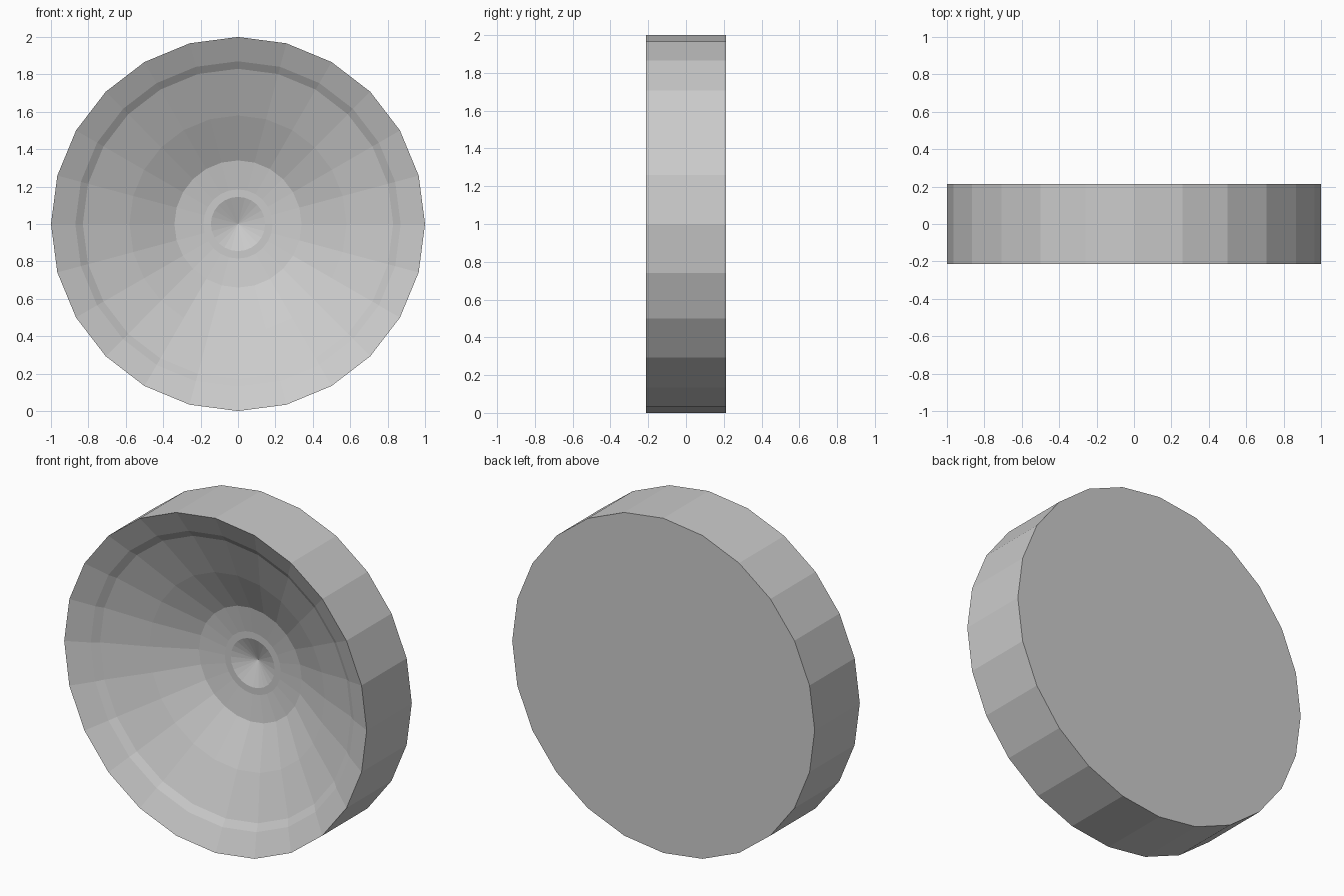
import bpy
import bmesh
from math import cos, sin, tau

cube = bpy.data.objects.get("Cube")
if cube:
    bpy.data.objects.remove(cube, do_unlink=True)

SIDES = 24
HALF = 0.213

# Plain grey material
grey = bpy.data.materials.new("light grey")
grey.use_nodes = True
colour = (0.6, 0.6, 0.6, 1)
grey.diffuse_color = colour
grey.node_tree.nodes["Principled BSDF"].inputs["Base Color"].default_value = colour

# Radius and depth behind the front rim, from the back edge to the dish centre
profile = [(1, 2 * HALF), (1, 0), (0.87, 0.065), (0.83, 0.095), (0.58, 0.205),
           (0.34, 0.33), (0.185, 0.352), (0.145, 0.352)]
TIP_DEPTH = 0.405

bm = bmesh.new()


def ring(radius, depth):
    return [bm.verts.new((radius * cos(tau * i / SIDES), depth - HALF,
                          1 + radius * sin(tau * i / SIDES)))
            for i in range(SIDES)]


# Outer wall and stepped dish
rings = [ring(r, d) for r, d in profile]
for a, b in zip(rings, rings[1:]):
    for i in range(SIDES):
        j = (i + 1) % SIDES
        bm.faces.new((a[i], a[j], b[j], b[i]))

# Centre dimple
tip = bm.verts.new((0, TIP_DEPTH - HALF, 1))
for i in range(SIDES):
    bm.faces.new((rings[-1][i], rings[-1][(i + 1) % SIDES], tip))

# Flat back
bm.faces.new(rings[0])
bmesh.ops.recalc_face_normals(bm, faces=bm.faces)

mesh = bpy.data.meshes.new("round_dish")
bm.to_mesh(mesh)
bm.free()
mesh.materials.append(grey)
dish = bpy.data.objects.new("round_dish", mesh)
bpy.context.collection.objects.link(dish)
